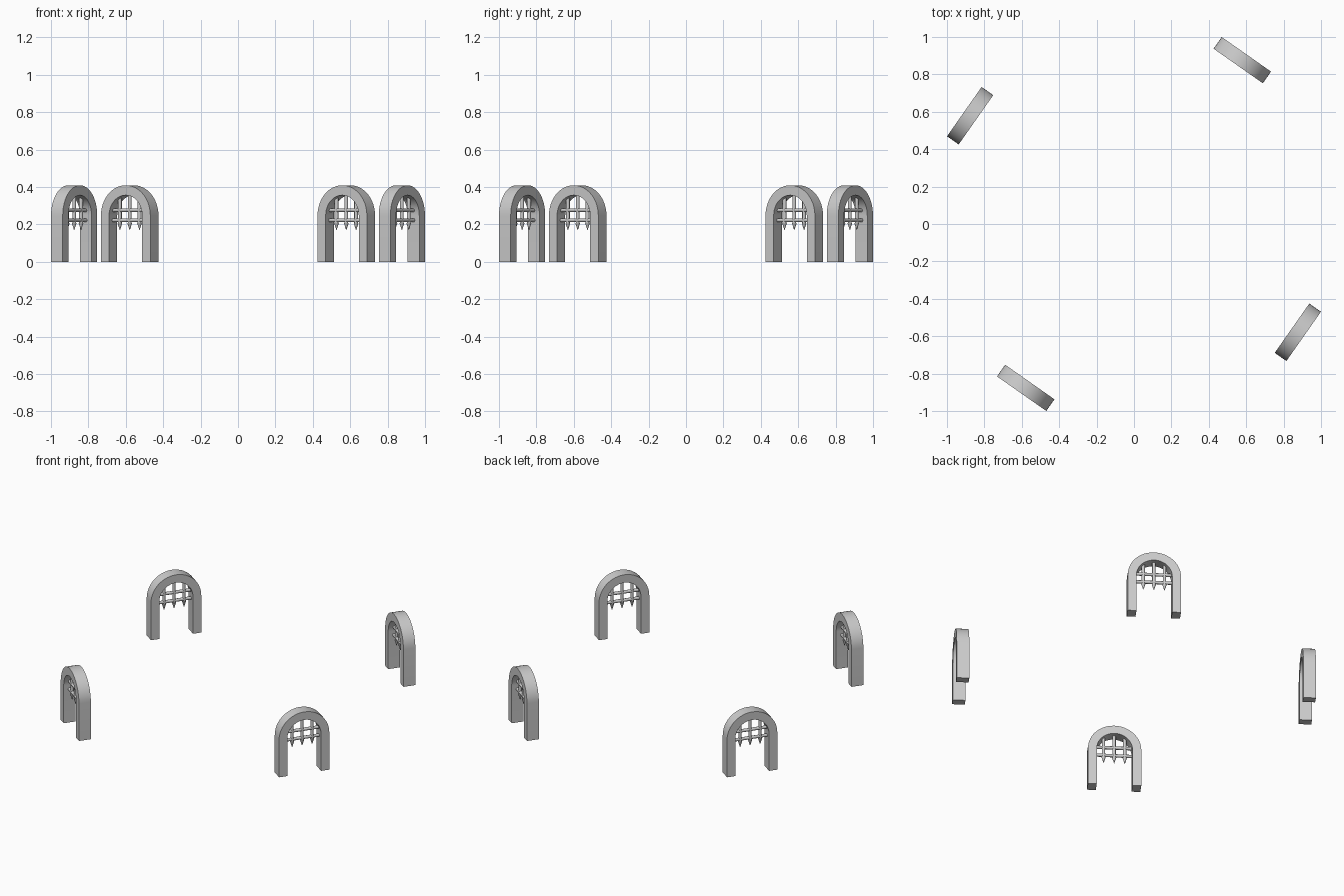
import bpy, bmesh, math
from mathutils import Matrix, Vector

if "Cube" in bpy.data.objects:
    bpy.data.objects.remove(bpy.data.objects["Cube"])

W, T, SPRING = 0.322, 0.076, 0.248      # gate width, thickness, arch spring height
R_OUT, R_IN = W / 2, 0.108
SPACING = 0.064


def make_mesh(name, build):
    bm = bmesh.new()
    build(bm)
    bmesh.ops.recalc_face_normals(bm, faces=bm.faces)
    me = bpy.data.meshes.new(name)
    bm.to_mesh(me)
    bm.free()
    return me


def rod(bm, a, b, r1, r2, sides=12):
    a, b = Vector(a), Vector(b)
    d = b - a
    m = Matrix.Translation((a + b) / 2) @ d.to_track_quat('Z', 'Y').to_matrix().to_4x4()
    bmesh.ops.create_cone(bm, cap_ends=True, segments=sides, radius1=r1, radius2=r2,
                          depth=d.length, matrix=m)


def outline(r, n=24):
    arc = [(r * math.cos(math.pi * i / n), SPRING + r * math.sin(math.pi * i / n))
           for i in range(n + 1)]
    return [(r, 0)] + arc + [(-r, 0)]


# Stone arch: rectangular section swept up one post, over and down the other
def arch(bm):
    rings = []
    for (xo, zo), (xi, zi) in zip(outline(R_OUT), outline(R_IN)):
        pts = [(xo, -T / 2, zo), (xo, T / 2, zo), (xi, T / 2, zi), (xi, -T / 2, zi)]
        rings.append([bm.verts.new(p) for p in pts])
    for p, q in zip(rings, rings[1:]):
        for k in range(4):
            bm.faces.new((p[k], p[(k + 1) % 4], q[(k + 1) % 4], q[k]))
    bm.faces.new(rings[0])
    bm.faces.new(rings[-1])


# Portcullis: two crossbars, three uprights with spiked ends
def portcullis(bm):
    for z in (0.222, 0.276):
        rod(bm, (-R_IN - 0.01, 0, z), (R_IN + 0.01, 0, z), 0.010, 0.010)
    for x in (-SPACING, 0, SPACING):
        top = SPRING + math.sqrt(R_IN ** 2 - x * x) + 0.015
        rod(bm, (x, 0, 0.205), (x, 0, top), 0.010, 0.010)
        rod(bm, (x, 0, 0.208), (x, 0, 0.170), 0.013, 0.001)


parts = {"gate_arch": make_mesh("gate_arch", arch),
         "portcullis": make_mesh("portcullis", portcullis)}

# Four gates, each a quarter turn around the centre
place = Matrix.Translation((0.579, 0.876, 0)) @ Matrix.Rotation(math.radians(-35), 4, 'Z')
for name, me in parts.items():
    for i in range(4):
        ob = bpy.data.objects.new(f"{name}_{i + 1}", me)
        bpy.context.collection.objects.link(ob)
        ob.matrix_world = Matrix.Rotation(math.pi / 2 * i, 4, 'Z') @ place
    bpy.ops.object.select_all(action='DESELECT')
    ob.select_set(True)
    bpy.context.view_layer.objects.active = ob
    bpy.ops.object.shade_smooth_by_angle(angle=math.radians(35))
